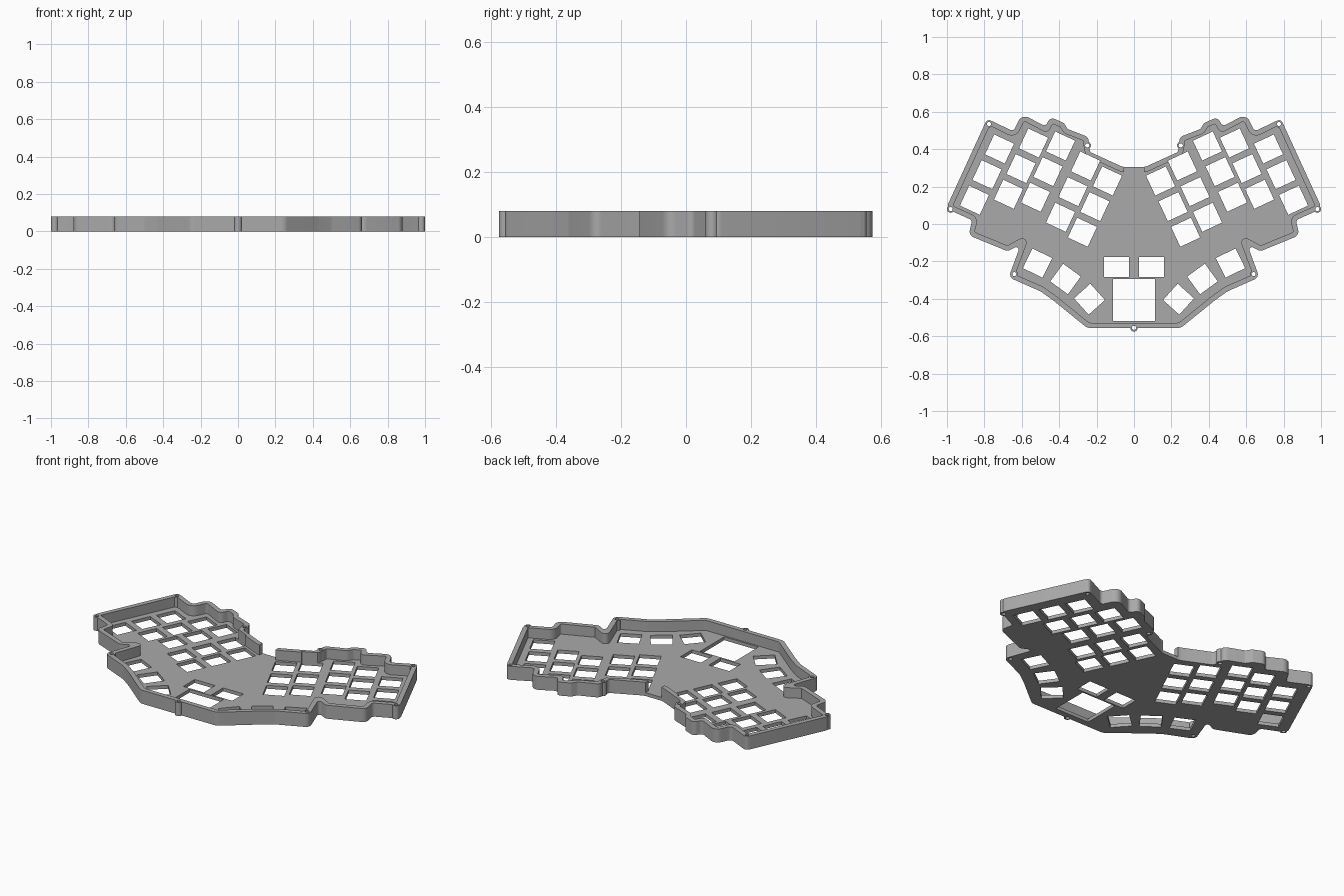
import bpy, bmesh, math
from mathutils import Vector, Matrix

if "Cube" in bpy.data.objects:
    bpy.data.objects.remove(bpy.data.objects["Cube"])

HEIGHT, FLOOR, WALL = 0.08, 0.02, 0.028
TILT = math.radians(25)

grey = bpy.data.materials.new("plain grey")
grey.use_nodes = True
colour = (0.4, 0.4, 0.4, 1)
grey.diffuse_color = colour
grey.node_tree.nodes["Principled BSDF"].inputs["Base Color"].default_value = colour


def offset(corners, dist):
    """Move every edge of a counter-clockwise outline inwards."""
    result = []
    for i, (p, r) in enumerate(corners):
        a = (p - corners[i - 1][0]).normalized()
        b = (corners[(i + 1) % len(corners)][0] - p).normalized()
        na, nb = Vector((-a.y, a.x)), Vector((-b.y, b.x))
        turn = a.x * b.y - a.y * b.x
        radius = max(r - dist, 0.005) if turn > 0 else r + dist
        result.append((p + (na + nb) * dist / (1 + na.dot(nb)), radius))
    return result


def fillet(corners, steps=8):
    """Round each corner of an outline with an arc."""
    path = []
    for i, (p, r) in enumerate(corners):
        a = corners[i - 1][0] - p
        b = corners[(i + 1) % len(corners)][0] - p
        half = a.angle(b) / 2
        cut = min(r / math.tan(half), 0.46 * a.length, 0.46 * b.length)
        r = cut * math.tan(half)
        middle = p + (a.normalized() + b.normalized()).normalized() * (r / math.sin(half))
        start = p + a.normalized() * cut - middle
        sweep = math.pi - 2 * half
        if a.x * b.y - a.y * b.x > 0:
            sweep = -sweep
        for k in range(steps + 1):
            path.append(middle + Matrix.Rotation(sweep * k / steps, 2) @ start)
    return path


def prisms(name, outlines, low, high):
    """One object made of upright prisms."""
    bm = bmesh.new()
    for outline in outlines:
        base = bm.faces.new([bm.verts.new((p[0], p[1], low)) for p in outline])
        top = bmesh.ops.extrude_face_region(bm, geom=[base])["geom"]
        verts = [v for v in top if isinstance(v, bmesh.types.BMVert)]
        bmesh.ops.translate(bm, verts=verts, vec=(0, 0, high - low))
    bmesh.ops.recalc_face_normals(bm, faces=bm.faces)
    mesh = bpy.data.meshes.new(name)
    bm.to_mesh(mesh)
    bm.free()
    mesh.materials.append(grey)
    obj = bpy.data.objects.new(name, mesh)
    bpy.context.collection.objects.link(obj)
    return obj


def combine(target, tool, operation):
    tool.hide_render = True
    mod = target.modifiers.new(tool.name, "BOOLEAN")
    mod.operation, mod.solver, mod.object = operation, "EXACT", tool
    bpy.context.view_layer.objects.active = target
    bpy.ops.object.modifier_apply(modifier=mod.name)
    bpy.data.objects.remove(tool)


def rectangle(x, y, w, h, angle=0.0):
    turn = Matrix.Rotation(angle, 2)
    return [Vector((x, y)) + turn @ Vector((sx * w / 2, sy * h / 2))
            for sx, sy in ((-1, -1), (1, -1), (1, 1), (-1, 1))]


def circle(x, y, r, n=24):
    return [(x + r * math.cos(math.tau * k / n), y + r * math.sin(math.tau * k / n))
            for k in range(n)]


# Outline corners of the left half, from back to front: x, y, radius
half = [(.06, .305, .08), (.235, .385, .02), (.245, .465, .03), (.355, .508, .02),
        (.375, .54, .025), (.447, .572, .035), (.473, .522, .02), (.6, .588, .04),
        (.645, .495, .02), (.785, .563, .03), (1.005, .083, .03), (.865, .02, .02),
        (.885, -.06, .035), (.675, -.146, .03), (.605, -.108, .02), (.67, -.285, .03),
        (.5, -.36, .08), (.43, -.41, .08), (.25, -.556, .05)]
right_side = [(Vector((-x, y)), r) for x, y, r in half]
left_side = [(Vector((x, y)), r) for x, y, r in reversed(half)]
corners = right_side + left_side

# Tray: solid outline, hollowed down to the floor
case = prisms("keyboard_case", [fillet(corners)], 0, HEIGHT)
cavity = prisms("cavity", [fillet(offset(corners, WALL))], FLOOR, 0.2)
combine(case, cavity, "DIFFERENCE")

# Cable opening in the back wall
combine(case, prisms("cable_opening", [rectangle(0, .3, .105, .14)], FLOOR, 0.2), "DIFFERENCE")

# Screw posts
posts = [(0, -.555)]
for x, y in ((.775, .535), (.98, .08), (.64, -.268), (.25, .42)):
    posts += [(x, y), (-x, y)]
combine(case, prisms("screw_posts", [circle(x, y, .02) for x, y in posts], 0, HEIGHT), "UNION")
combine(case, prisms("screw_holes", [circle(x, y, .011) for x, y in posts], -.1, .2), "DIFFERENCE")

# Key openings: five tilted columns of three, a thumb arc, two buttons each side
KEY = 0.117
openings = [rectangle(0, -.406, .225, .225)]
for side in (1, -1):
    for x, y in ((.719, .401), (.537, .433), (.393, .417), (.259, .31), (.142, .23)):
        for row in range(3):
            openings.append(rectangle(side * (x + .067 * row), y - .137 * row,
                                      KEY, KEY, side * TILT))
    for x, y, angle in ((.516, -.209, 26), (.366, -.294, 36), (.238, -.402, 48)):
        openings.append(rectangle(side * x, y, KEY, KEY, side * math.radians(angle)))
    openings.append(rectangle(side * .093, -.23, .134, .107))
combine(case, prisms("key_openings", openings, -.1, .2), "DIFFERENCE")

# Smooth rounded corners, sharp edges
bpy.ops.object.select_all(action="DESELECT")
case.select_set(True)
bpy.context.view_layer.objects.active = case
bpy.ops.object.shade_smooth_by_angle(angle=math.radians(30))
